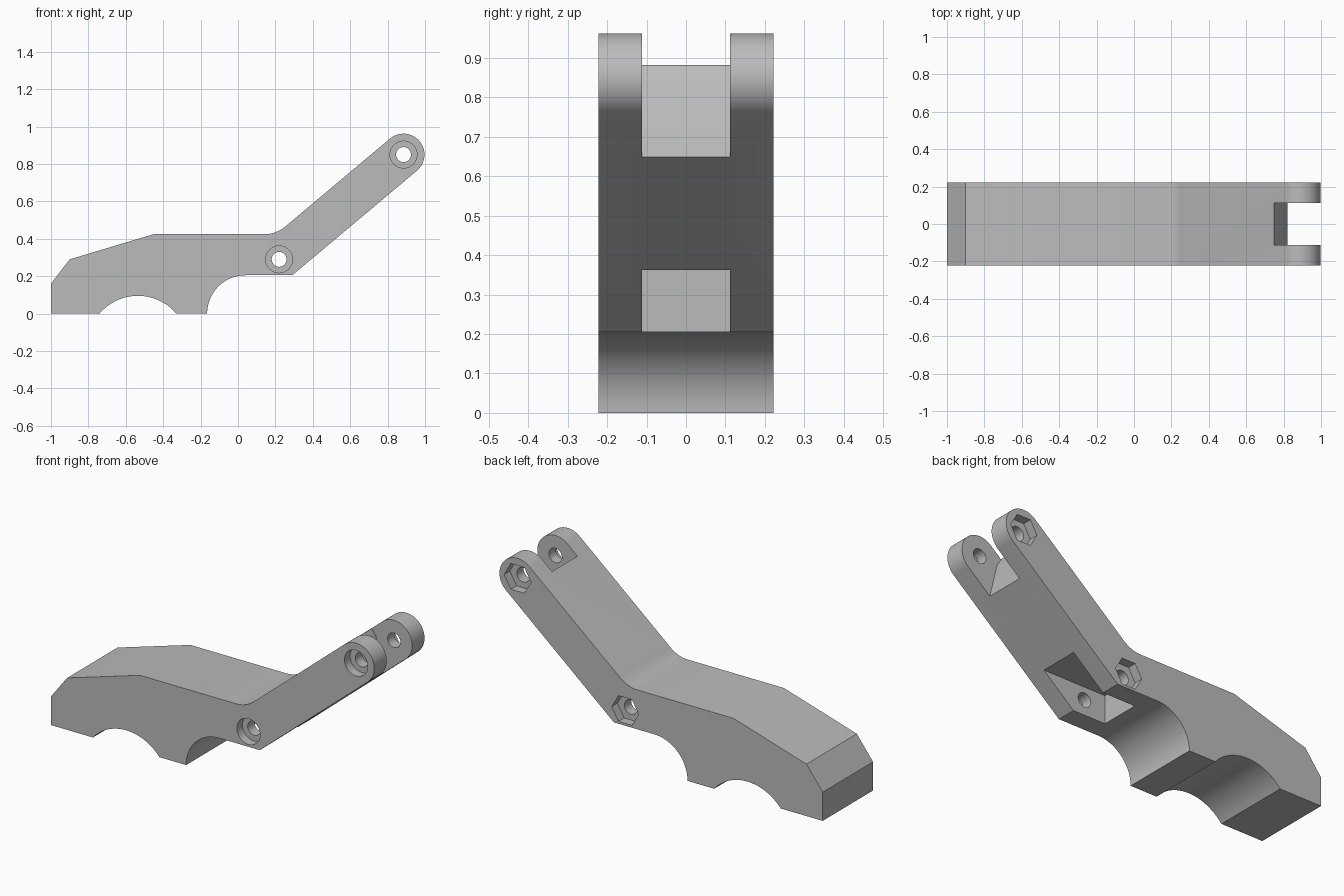
import bpy, bmesh
from math import sin, cos, tan, radians, pi, asin
from mathutils import Vector

cube = bpy.data.objects.get("Cube")
if cube:
    bpy.data.objects.remove(cube, do_unlink=True)

HALF = 0.222          # half width of the body
SLOT = 0.112          # half width of the slots
PIVOTS = {"lower": (0.22, 0.29), "tip": (0.885, 0.85)}

grey = bpy.data.materials.new("plain grey")
grey.use_nodes = True
colour = (0.5, 0.5, 0.5, 1)
grey.diffuse_color = colour
grey.node_tree.nodes["Principled BSDF"].inputs["Base Color"].default_value = colour


def arc(cx, cz, r, start, end, n):
    """Points on an arc in the xz plane, angles in degrees."""
    return [(cx + r * cos(radians(start + (end - start) * i / n)),
             cz + r * sin(radians(start + (end - start) * i / n)))
            for i in range(n + 1)]


def prism(name, profile, y0, y1):
    """Extrude an xz profile from y0 to y1."""
    bm = bmesh.new()
    face = bm.faces.new([bm.verts.new((x, y0, z)) for x, z in profile])
    new = bmesh.ops.extrude_face_region(bm, geom=[face])["geom"]
    verts = [v for v in new if isinstance(v, bmesh.types.BMVert)]
    bmesh.ops.translate(bm, verts=verts, vec=Vector((0, y1 - y0, 0)))
    bmesh.ops.recalc_face_normals(bm, faces=bm.faces)
    mesh = bpy.data.meshes.new(name)
    bm.to_mesh(mesh)
    bm.free()
    mesh.materials.append(grey)
    obj = bpy.data.objects.new(name, mesh)
    bpy.context.collection.objects.link(obj)
    return obj


# Side outline: base with two grip arches, bent arm, rounded tip
tip_x, tip_z = PIVOTS["tip"]
tip_r, slope, top = 0.112, 40, 0.425
edge_x, edge_z = tip_x - tip_r * sin(radians(slope)), tip_z + tip_r * cos(radians(slope))
bend_x = edge_x - (edge_z - top) / tan(radians(slope))
bend_r = 0.165
bend_start = bend_x - bend_r * tan(radians(slope / 2))
arch_r, arch_drop = 0.27, -0.175
sweep = 90 - abs(180 / pi * asin(arch_drop / arch_r))

outline = [(-1, 0), (-1, 0.16), (-0.9, 0.29), (-0.45, top)]
outline += arc(bend_start, top + bend_r, bend_r, -90, -90 + slope, 10)
outline += arc(tip_x, tip_z, tip_r, 90 + slope, slope - 90, 32)
outline += [(0.29, 0.205)]
outline += arc(0.04, 0, 0.205, 90, 180, 20)
outline += arc(-0.535, arch_drop, arch_r, 90 - sweep, 90 + sweep, 24)
body = prism("lever_body", outline, -HALF, HALF)

# Cutters: fork slot, lower pocket, pin holes, round and hex recesses
cutters = [
    prism("fork_slot", [(0.832, 0.6), (0.82, 0.65), (0.775, 0.84), (0.75, 0.878),
                        (0.72, 1.1), (1.1, 1.1), (1.1, 0.6)], -SLOT, SLOT),
    prism("lower_pocket", [(0.09, 0.1), (0.09, 0.362), (0.6, 0.362), (0.6, 0.1)],
          -SLOT, SLOT),
]
for label, (x, z) in PIVOTS.items():
    cutters += [
        prism(label + "_pin_hole", arc(x, z, 0.04, 0, 360, 32)[:-1], -0.3, 0.3),
        prism(label + "_round_recess", arc(x, z, 0.072, 0, 360, 40)[:-1], -0.3, 0.05 - HALF),
        prism(label + "_hex_recess", arc(x, z, 0.083, 0, 360, 6)[:-1], HALF - 0.05, 0.3),
    ]

bpy.ops.object.select_all(action="DESELECT")
bpy.context.view_layer.objects.active = body
body.select_set(True)
for cutter in cutters:
    cutter.hide_render = True
    cut = body.modifiers.new(cutter.name, "BOOLEAN")
    cut.operation = "DIFFERENCE"
    cut.solver = "EXACT"
    cut.object = cutter
    bpy.ops.object.modifier_apply(modifier=cut.name)
    bpy.data.objects.remove(cutter, do_unlink=True)

# Smooth curved walls, crisp edges
bpy.ops.object.shade_smooth_by_angle(angle=radians(25))
